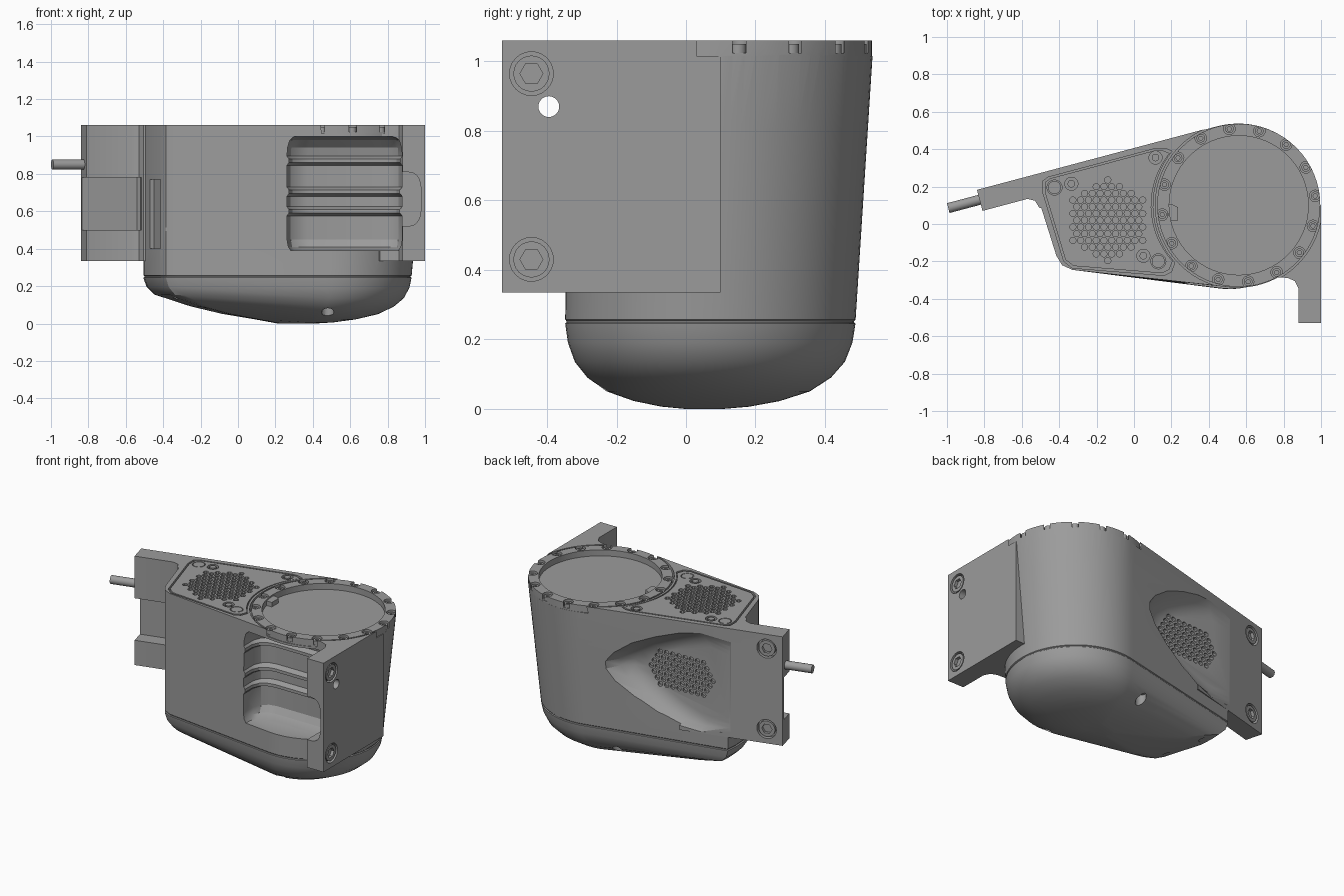
import bpy, bmesh, math
from mathutils import Vector, Matrix

if "Cube" in bpy.data.objects:
    bpy.data.objects.remove(bpy.data.objects["Cube"])

grey = bpy.data.materials.new("grey plastic")
grey.diffuse_color = (0.33, 0.33, 0.33, 1)
grey.use_nodes = True
grey.node_tree.nodes["Principled BSDF"].inputs["Base Color"].default_value = grey.diffuse_color
I = Matrix.Identity(4)
CX, CY, R = 0.56, 0.10, 0.44            # lens ring centre and radius
BACK_N = Vector((-0.257, 0.966, 0))     # outward normal of the back wall


def back(x, depth=0.0, z=0.0):
    """Point on the back wall at x, pushed inwards by depth."""
    return Vector((x, 0.406 + 0.266 * x, z)) - BACK_N * depth


def loft(bm, loops, closed=False):
    """Skin a list of loops; cap the ends, or join last to first if closed."""
    rows = [[bm.verts.new(p) for p in lp] for lp in loops]
    n = len(rows[0])
    pairs = list(zip(rows, rows[1:])) + ([(rows[-1], rows[0])] if closed else [])
    for a, b in pairs:
        for i in range(n):
            bm.faces.new((a[i], a[(i + 1) % n], b[(i + 1) % n], b[i]))
    if not closed:
        bm.faces.new(rows[0])
        bm.faces.new(rows[-1])


def make(name, *parts):
    """Object from one or more (loops, closed) lofts."""
    bm = bmesh.new()
    for loops, closed in parts:
        loft(bm, loops, closed)
    bmesh.ops.recalc_face_normals(bm, faces=bm.faces)
    me = bpy.data.meshes.new(name)
    bm.to_mesh(me)
    bm.free()
    me.materials.append(grey)
    ob = bpy.data.objects.new(name, me)
    bpy.context.collection.objects.link(ob)
    return ob


def circle(r, z, M=I, n=24, hexa=False):
    out = []
    for i in range(n):
        a = 2 * math.pi * i / n
        k = r
        if hexa:
            k = r * 0.866 / math.cos(a % (math.pi / 3) - math.pi / 6)
        out.append(M @ Vector((k * math.cos(a), k * math.sin(a), z)))
    return out


def cyl(r, z0, z1, M=I, n=24):
    return [circle(r, z0, M, n), circle(r, z1, M, n)], False


def tube(r0, r1, z0, z1, M=I, n=24):
    return [circle(r1, z1, M, n), circle(r1, z0, M, n),
            circle(r0, z0, M, n), circle(r0, z1, M, n)], True


def socket_bolt(r, h, socket, M, z0=0.0):
    return [circle(r, z0, M), circle(r, h, M), circle(socket, h, M, hexa=True),
            circle(socket, h - 0.02, M, hexa=True)], False


def prism(pts, z0, z1):
    return [[(x, y, z) for x, y in pts] for z in (z0, z1)], False


def at(p, axis=None):
    T = Matrix.Translation(p)
    return T @ axis.to_track_quat('Z', 'Y').to_matrix().to_4x4() if axis else T


def arc(cx, cy, r, a0, a1, n):
    return [(cx + r * math.cos(math.radians(a0 + (a1 - a0) * i / n)),
             cy + r * math.sin(math.radians(a0 + (a1 - a0) * i / n))) for i in range(n + 1)]


# teardrop housing with domed underside
def outline(t):
    """Housing outline, t = 0 at the top rim and 1 at the dome seam."""
    left = [(-.5, .273), (-.506, .2), (-.5, .1), (-.415, -.17), (-.385, -.22), (-.33, -.245)]
    return left + arc(CX - .05 * t, CY - .03 * t, R - .022 * t, -96, 104.9, 44)


core = [[(x, y, z) for x, y in outline((1.06 - z) / .81)] for z in (1.06, .8, .5, .257)]
DX, DY = 0.33, 0.05
for k, z in ((.992, .253), (.992, .249), (1, .245), (.98, .19), (.93, .135), (.84, .09),
             (.7, .05), (.5, .022), (.3, .006), (.14, 0)):
    row = []
    for x, y in outline(1):
        lift = max(0, (DX - x) / .83) * .06 * min(1, (1 - k) * 5) * k if z < .24 and z > 0 else 0
        row.append((DX + (x - DX) * k, DY + (y - DY) * k, z + lift))
    core.append(row)
body = make("housing", (core, False))

# mounting flanges
right_flange = make("right_flange", prism(
    [(.88, -.53), (1, -.53), (1, .1), (.8, .1), (.72, -.2), (.76, -.285), (.82, -.288),
     (.86, -.305), (.88, -.345)], .335, 1.06))
left_flange = make("left_flange", prism(
    [(-.84, .1826), (-.81, .07), (-.57, .134), (-.53, .125), (-.505, .085), (-.3, .1),
     (-.2, .3528)], .335, 1.06))

cutters = []
# front finger scoop with horizontal ribs
scoop = []
for z, i in ((.39, .07), (.41, .025), (.45, 0), (.575, 0), (.59, .035), (.61, .035), (.625, 0),
             (.68, 0), (.695, .035), (.715, .035), (.73, 0), (.845, 0), (.86, .035), (.88, .035),
             (.895, 0), (.94, .01), (.98, .05), (1.0, .12)):
    a, b, y = .262 + .3 * i, .877 - .3 * i, -.12 - i
    scoop.append([(a, -.7, z), (a, y - .09, z), (a + .02, y - .04, z), (a + .06, y - .01, z),
                  (a + .11, y, z), (b - .11, y, z), (b - .06, y - .01, z), (b - .02, y - .04, z),
                  (b, y - .09, z), (b, -.7, z)])
cutters.append(make("scoop_cutter", (scoop, False)))

# rounded notch in the right flange, stepped notch in the left, slot in the left wall
round_notch = [[(.885 + .095 * math.copysign(abs(math.cos(a)) ** .6, math.cos(a)), y,
                 .665 + .145 * math.copysign(abs(math.sin(a)) ** .6, math.sin(a)))
                for a in [math.tau * (i + .5) / 24 for i in range(24)]] for y in (-.6, -.24)]
cutters.append(make("round_notch_cutter", (round_notch, False)))
cutters.append(make("left_notch_cutter", prism(
    [(-.9, .142), (-.54, .238), (-.522, .22), (-.515, .18), (-.515, 0), (-.9, 0)], .5, .78)))
cutters.append(make("slot_cutter", prism(
    [(-.45, .011), (-.395, -.164), (-.465, -.186), (-.52, -.011)], .4, .77)))

# tapered scoop in the back wall
edge = [(-.52, .97), (-.33, 1.0), (-.2, .98), (-.05, .93), (.1, .865), (.22, .78), (.275, .71),
        (.275, .66), (.22, .585), (.1, .5), (-.05, .42), (-.2, .365), (-.33, .345), (-.52, .37)]


def floor(x):
    return .22 * (x + .51)


def shrunk(f, d):
    pts = [(-.52 + (x + .52) * f, .68 + (z - .68) * f) for x, z in edge]
    return [back(x, floor(x) * d, z) for x, z in pts]


cutters.append(make("back_scoop_cutter", (
    [[back(x, -.06, z) for x, z in edge], [back(x, 0, z) for x, z in edge],
     shrunk(.9, .55), shrunk(.8, .88), shrunk(.7, 1)], False)))

# honeycomb grilles on the top and in the back scoop
P = 0.0415
top_holes, back_holes = [], []
for j in range(-6, 7):
    for i in range(-7, 8):
        u, v = (i + .5 * (j % 2)) * P, j * P * .866
        if abs(u) <= .195 and abs(v) <= .225 - abs(u) * .577:
            top_holes.append(cyl(.017, 1.04, 1.1, at((-.14 + u, .02 + v, 0)), 10))
        if abs(v) <= .13 and abs(u) <= .215 - .58 * abs(v):
            p = back(-.19 + u, floor(-.19 + u), .68 + v)
            back_holes.append(cyl(.016, -.025, .2, at(p, BACK_N), 10))
cutters.append(make("top_grille_cutter", *top_holes))
cutters.append(make("back_grille_cutter", *back_holes))

# lens well, ring seam, bolt notches
lens = at((CX, CY, 0))
cutters.append(make("lens_well_cutter", cyl(.372, 1.02, 1.1, lens, 64)))
cutters.append(make("ring_seam_cutter", tube(.436, .446, 1.015, 1.1, lens, 64)))
ring_spots = [(CX + .412 * math.cos(math.radians(7 + 22.5 * i)),
               CY + .412 * math.sin(math.radians(7 + 22.5 * i))) for i in range(16)]
cutters.append(make("ring_notch_cutter",
                    *[cyl(.031, 1.025, 1.1, at((x, y, 0)), 16) for x, y in ring_spots]))

# panel groove, panel screws and plugs
panel = ([(-.46, .25), (.12, .405), (.165, .405)] + arc(CX, CY, .46, 141, 222, 16) +
         [(.2, -.255), (.16, -.275), (-.33, -.235), (-.375, -.2), (-.488, .17), (-.487, .23)])
inner = [(-.13 + (x + .13) * .965, .07 + (y - .07) * .965) for x, y in panel]
cutters.append(make("panel_groove_cutter", (
    [[(x, y, z) for x, y in pts] for pts, z in
     ((panel, 1.1), (panel, 1.045), (inner, 1.045), (inner, 1.1))], True)))
details = [tube(.02, .035, 1.04, 1.1, at((x, y, 0)))
           for x, y in ((-.335, .215), (.115, .355), (.05, -.17))]
details += [tube(.035, .04, 1.05, 1.1, at((x, y, 0))) for x, y in ((-.425, .195), (.13, -.2))]
cutters.append(make("panel_screw_cutter", *details))

# flange bolt seats, cable hole and dome screw holes
seats = [at((1, -.445, z), Vector((1, 0, 0))) for z in (.43, .965)]
seats += [at(back(-.74, 0, z), BACK_N) for z in (.43, .965)]
cutters.append(make("bolt_seat_cutter", *[cyl(.063, -.03, .05, M) for M in seats]))
cutters.append(make("cable_hole_cutter", cyl(.03, -.2, .05, at((1, -.395, .87), Vector((1, 0, 0))))))
cutters.append(make("dome_hole_cutter", *[cyl(.033, -.1, .14, at((x, y, 0)), 16) for x, y in
                                          ((.48, -.24), (.25, .36), (-.35, -.1), (-.4, .17))]))

# combine everything into one housing
for ob, op in [(right_flange, 'UNION'), (left_flange, 'UNION')] + [(c, 'DIFFERENCE') for c in cutters]:
    ob.hide_render = True
    m = body.modifiers.new(ob.name, 'BOOLEAN')
    m.object, m.operation, m.solver = ob, op, 'EXACT'
bpy.context.view_layer.update()
mesh = bpy.data.meshes.new_from_object(body.evaluated_get(bpy.context.evaluated_depsgraph_get()))
body.modifiers.clear()
body.data = mesh
for ob in [right_flange, left_flange] + cutters:
    bpy.data.objects.remove(ob)

# bolts, lens key and cable
make("flange_bolts", *[socket_bolt(.052, -.004, .033, M, -.035) for M in seats])
make("ring_bolts", *[socket_bolt(.023, 1.05, .012, at((x, y, 0)), 1.01) for x, y in ring_spots])
make("lens_key", prism([(.18, .02), (.235, .02), (.235, .09), (.205, .105), (.18, .105)], 1.0, 1.05))
make("cable", cyl(.027, 0, .22, at((-.993, .085, .85), Vector((.966, .257, 0)))))

# smooth curved surfaces, keep edges sharp
for ob in bpy.context.scene.objects:
    ob.select_set(True)
bpy.context.view_layer.objects.active = body
bpy.ops.object.shade_smooth_by_angle(angle=math.radians(28))
